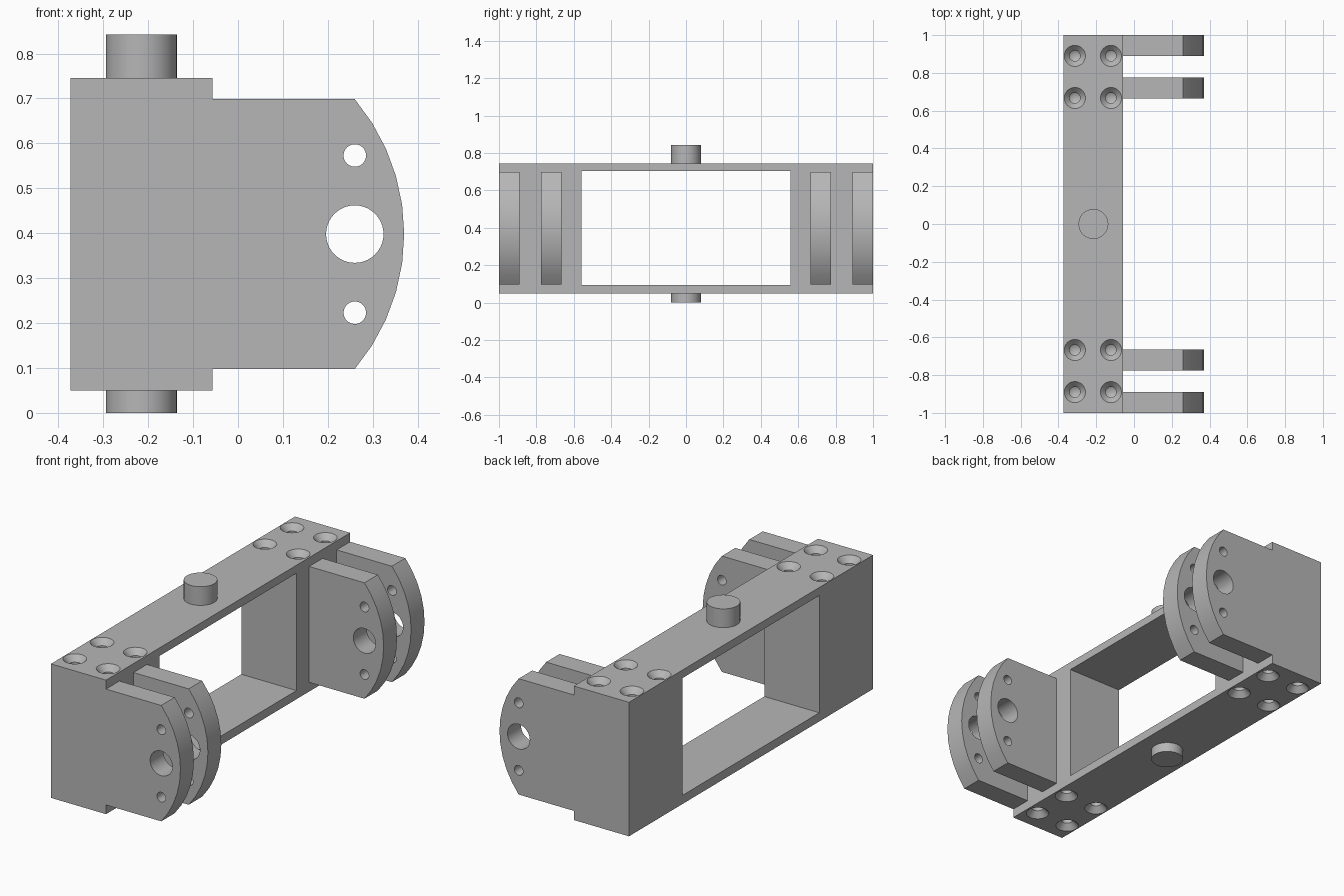
import bpy, bmesh, math
from mathutils import Matrix, Vector

if "Cube" in bpy.data.objects:
    bpy.data.objects.remove(bpy.data.objects["Cube"])

X0, X1 = -0.373, -0.057        # frame depth
Z0, Z1 = 0.05, 0.745           # frame height
ZM = 0.398                     # mid height

grey = bpy.data.materials.new("plain grey")
grey.diffuse_color = (0.47, 0.47, 0.47, 1)
grey.use_nodes = True
grey.node_tree.nodes["Principled BSDF"].inputs["Base Color"].default_value = grey.diffuse_color


def make_object(name, bm):
    bmesh.ops.recalc_face_normals(bm, faces=bm.faces)
    mesh = bpy.data.meshes.new(name)
    bm.to_mesh(mesh)
    bm.free()
    mesh.materials.append(grey)
    obj = bpy.data.objects.new(name, mesh)
    bpy.context.collection.objects.link(obj)
    return obj


def box(bm, lo, hi):
    lo, hi = Vector(lo), Vector(hi)
    m = Matrix.Translation((lo + hi) / 2) @ Matrix.Diagonal((*(hi - lo), 1))
    bmesh.ops.create_cube(bm, size=1, matrix=m)


def cylinder(bm, centre, radius, depth, rot=None, segments=40):
    m = Matrix.Translation(centre) @ (rot or Matrix())
    bmesh.ops.create_cone(bm, cap_ends=True, segments=segments, radius1=radius,
                          radius2=radius, depth=depth, matrix=m)


def lathe(bm, profile, x, y, z, up):
    """Revolve (radius, height) points about a vertical axis."""
    verts = [bm.verts.new((x + r, y, z + up * h)) for r, h in profile]
    edges = [bm.edges.new(p) for p in zip(verts, verts[1:])]
    bmesh.ops.spin(bm, geom=verts + edges, cent=(x, y, z), axis=(0, 0, 1),
                   angle=math.tau, steps=32, use_duplicate=False)
    bmesh.ops.remove_doubles(bm, verts=bm.verts, dist=1e-5)


def select_only(obj):
    bpy.ops.object.select_all(action='DESELECT')
    obj.select_set(True)
    bpy.context.view_layer.objects.active = obj


def cut(obj, cutter):
    select_only(obj)
    mod = obj.modifiers.new("cut", 'BOOLEAN')
    mod.operation, mod.solver, mod.object = 'DIFFERENCE', 'EXACT', cutter
    bpy.ops.object.modifier_apply(modifier=mod.name)
    bpy.data.objects.remove(cutter)


def smooth(obj):
    select_only(obj)
    bpy.ops.object.shade_smooth_by_angle(angle=math.radians(25))


# Rectangular frame with open window and blind countersunk screw holes
bm = bmesh.new()
box(bm, (X0, -1, Z0), (X1, 1, Z1))
frame = make_object("frame", bm)

bm = bmesh.new()
box(bm, (X0 - 0.1, -0.56, 0.095), (X1 + 0.1, 0.56, 0.703))
screw = [(0, 0.02), (0.056, 0.02), (0.056, 0), (0.028, -0.03),
         (0.028, -0.14), (0, -0.156)]
for x in (-0.313, -0.122):
    for y in (-0.89, -0.667, 0.667, 0.89):
        lathe(bm, screw, x, y, Z1, 1)
        lathe(bm, screw, x, y, Z0, -1)
cut(frame, make_object("frame_cutter", bm))
smooth(frame)

# Pivot pins above and below
for name, lo, hi in (("top_pin", Z1, 0.842), ("bottom_pin", 0.0, Z0)):
    bm = bmesh.new()
    cylinder(bm, (-0.215, 0, (lo + hi) / 2), 0.079, hi - lo)
    smooth(make_object(name, bm))

# Hinge lugs: flat plate with curved nose, one large and two small holes
R, HALF, THICK = 0.465, 0.3005, 0.11
half_angle = math.asin(HALF / R)
nose = [(0.37 - R + R * math.cos(a), ZM + R * math.sin(a))
        for a in (half_angle * (i / 5 - 1) for i in range(11))]
outline = [(X1, ZM + HALF), (X1, ZM - HALF)] + nose
sideways = Matrix.Rotation(math.pi / 2, 4, 'X')

bm = bmesh.new()
face = bm.faces.new([bm.verts.new((x, -THICK / 2, z)) for x, z in outline])
ext = bmesh.ops.extrude_face_region(bm, geom=[face])
bmesh.ops.translate(bm, vec=(0, THICK, 0),
                    verts=[v for v in ext["geom"] if isinstance(v, bmesh.types.BMVert)])
lug = make_object("lug_1", bm)

bm = bmesh.new()
for dz, r in ((0, 0.064), (0.175, 0.025), (-0.175, 0.025)):
    cylinder(bm, (0.26, 0, ZM + dz), r, 0.4, sideways)
cut(lug, make_object("lug_cutter", bm))
smooth(lug)

# Repeat the lug in pairs at both ends
lug.location.y = -0.945
for i, y in enumerate((-0.72, 0.72, 0.945)):
    copy = lug.copy()
    copy.name = f"lug_{i + 2}"
    copy.location.y = y
    bpy.context.collection.objects.link(copy)
